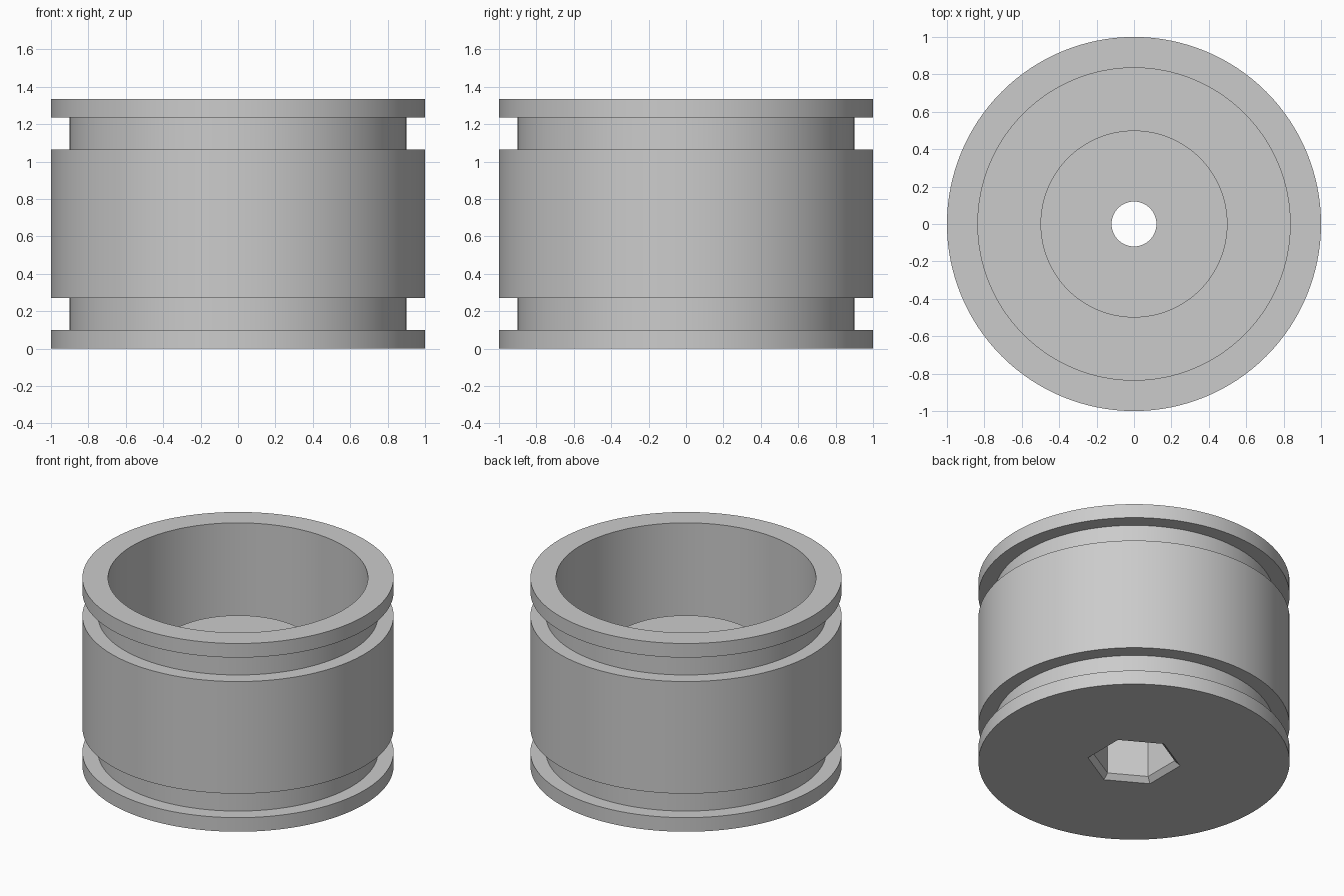
import bpy, bmesh, math

cube = bpy.data.objects.get("Cube")
if cube:
    bpy.data.objects.remove(cube, do_unlink=True)

HEIGHT = 1.335
SIDES = 128

grey = bpy.data.materials.new("plain_grey")
grey.use_nodes = True
colour = (0.6, 0.6, 0.6, 1)
grey.diffuse_color = colour
grey.node_tree.nodes["Principled BSDF"].inputs["Base Color"].default_value = colour


def ring_stack(name, profile, sides, turn=0.0, closed=False):
    """Stack rings of (radius, z); close into a tube or cap both ends."""
    bm = bmesh.new()
    rings = []
    for r, z in profile:
        angles = [turn + math.tau * i / sides for i in range(sides)]
        rings.append([bm.verts.new((r * math.cos(a), r * math.sin(a), z)) for a in angles])
    pairs = list(zip(rings, rings[1:]))
    if closed:
        pairs.append((rings[-1], rings[0]))
    else:
        bm.faces.new(rings[0])
        bm.faces.new(rings[-1])
    for low, high in pairs:
        for i in range(sides):
            j = (i + 1) % sides
            bm.faces.new((low[i], low[j], high[j], high[i]))
    bmesh.ops.recalc_face_normals(bm, faces=bm.faces)
    mesh = bpy.data.meshes.new(name)
    bm.to_mesh(mesh)
    bm.free()
    mesh.materials.append(grey)
    obj = bpy.data.objects.new(name, mesh)
    bpy.context.collection.objects.link(obj)
    return obj


# Outer wall: the two ring grooves mirror about mid height
lower = [(1, 0), (1, 0.1), (0.9, 0.1), (0.9, 0.27), (1, 0.27)]
upper = [(r, HEIGHT - z) for r, z in reversed(lower)]
# Hollow cup, raised centre boss and through bore
inside = [(0.835, HEIGHT), (0.835, 0.17), (0.5, 0.17), (0.5, 0.835), (0.12, 0.835), (0.12, 0)]
body = ring_stack("grooved_cup", lower + upper + inside, SIDES, closed=True)

# Hexagonal socket with chamfered mouth, cut from below
socket = ring_stack("hex_socket_cutter", [(0.335, -0.035), (0.265, 0.035), (0.265, 0.67)],
                    6, turn=math.radians(30))
socket.hide_render = True
cut = body.modifiers.new("hex_socket", "BOOLEAN")
cut.operation = "DIFFERENCE"
cut.solver = "EXACT"
cut.object = socket

bpy.ops.object.select_all(action="DESELECT")
body.select_set(True)
bpy.context.view_layer.objects.active = body
bpy.ops.object.modifier_apply(modifier=cut.name)
bpy.data.objects.remove(socket, do_unlink=True)
bpy.ops.object.shade_smooth_by_angle(angle=math.radians(30))
